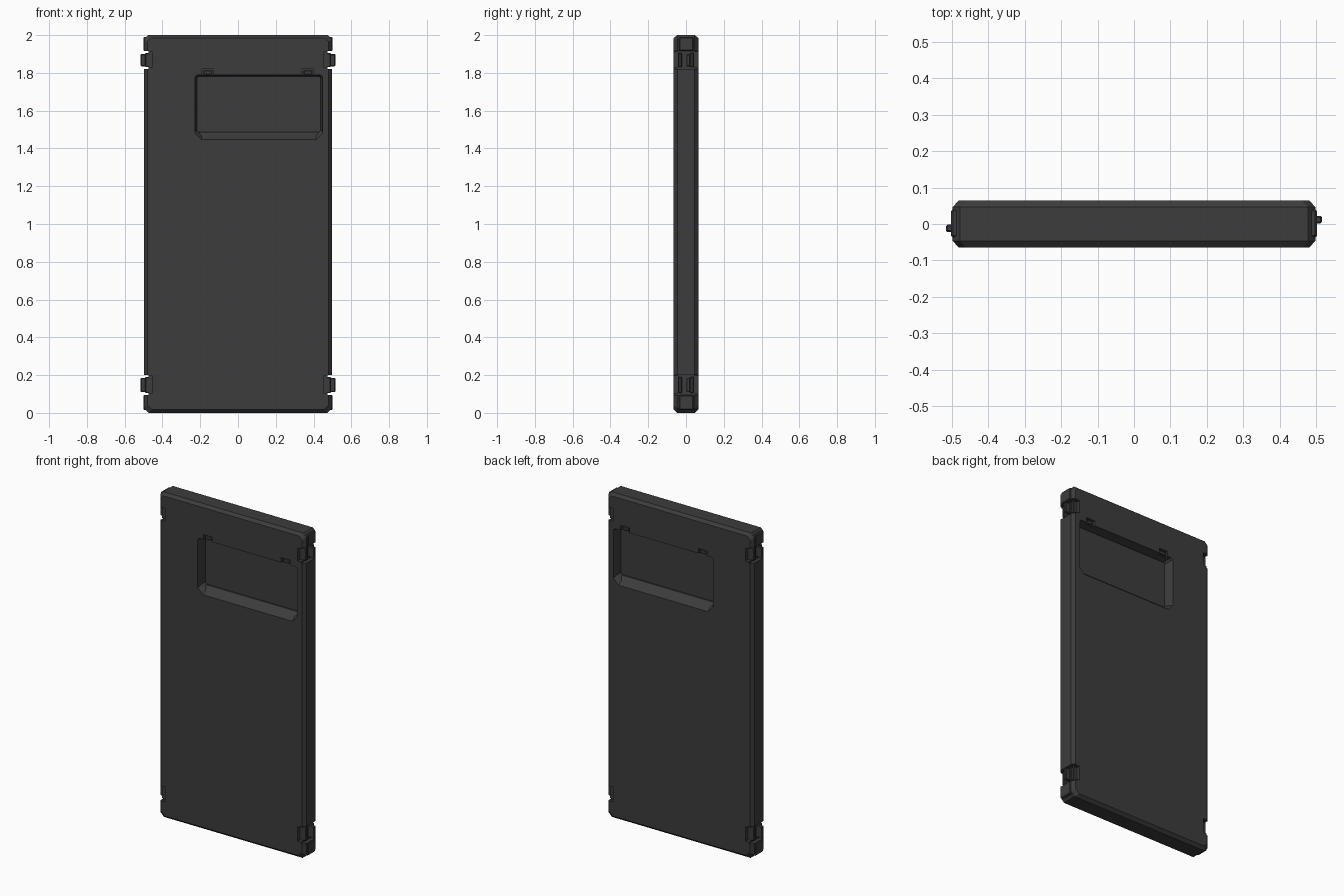
import bpy, bmesh
from mathutils import Vector

if "Cube" in bpy.data.objects:
    bpy.data.objects.remove(bpy.data.objects["Cube"])

dark = bpy.data.materials.new("dark_metal")
dark.diffuse_color = (0.045, 0.045, 0.045, 1)
dark.use_nodes = True
dark.node_tree.nodes["Principled BSDF"].inputs["Base Color"].default_value = dark.diffuse_color


def finish(name, bm):
    bmesh.ops.recalc_face_normals(bm, faces=bm.faces)
    me = bpy.data.meshes.new(name)
    bm.to_mesh(me)
    bm.free()
    me.materials.append(dark)
    ob = bpy.data.objects.new(name, me)
    bpy.context.collection.objects.link(ob)
    return ob


def octagon(x0, x1, z0, z1, cb, ct):
    """Rectangle in xz with chamfered bottom (cb) and top (ct) corners."""
    return [(x0 + cb, z0), (x1 - cb, z0), (x1, z0 + cb), (x1, z1 - ct),
            (x1 - ct, z1), (x0 + ct, z1), (x0, z1 - ct), (x0, z0 + cb)]


def loft(name, sections):
    """Join equal-sized xz loops placed at successive y positions."""
    bm = bmesh.new()
    rings = [[bm.verts.new((x, y, z)) for x, z in pts] for y, pts in sections]
    n = len(rings[0])
    for a, b in zip(rings, rings[1:]):
        for i in range(n):
            j = (i + 1) % n
            bm.faces.new((a[i], a[j], b[j], b[i]))
    bm.faces.new(rings[0])
    bm.faces.new(rings[-1])
    return finish(name, bm)


def box(name, x, y, z, bevel=0.0):
    bm = bmesh.new()
    bmesh.ops.create_cube(bm, size=1)
    for v in bm.verts:
        v.co = Vector([(r[0] + r[1]) / 2 + c * (r[1] - r[0])
                       for r, c in zip((x, y, z), v.co)])
    if bevel:
        bmesh.ops.bevel(bm, geom=bm.edges[:], offset=bevel, segments=1, affect='EDGES')
    return finish(name, bm)


def cut(target, cutter):
    cutter.hide_render = True
    m = target.modifiers.new("cut", 'BOOLEAN')
    m.operation = 'DIFFERENCE'
    m.solver = 'EXACT'
    m.object = cutter
    bpy.context.view_layer.objects.active = target
    bpy.ops.object.modifier_apply(modifier=m.name)
    bpy.data.objects.remove(cutter)


# door slab with chamfered rim
rim = octagon(-0.497, 0.497, 0, 2, 0.025, 0.02)
face = octagon(-0.48, 0.48, 0.017, 1.985, 0.025, 0.02)
door = loft("door_panel", [(-0.065, face), (-0.046, rim), (0.046, rim), (0.065, face)])

# window opening, flaring towards both faces
wide = octagon(-0.23, 0.45, 1.445, 1.79, 0.035, 0.01)
mid = octagon(-0.222, 0.442, 1.465, 1.787, 0.03, 0.01)
tight = octagon(-0.218, 0.438, 1.488, 1.782, 0.01, 0.01)
cut(door, loft("window_cutter", [(-0.07, wide), (-0.04, mid), (-0.015, tight),
                                 (0.015, tight), (0.04, mid), (0.07, wide)]))
loft("window_pane", [(y, octagon(-0.225, 0.445, 1.47, 1.79, 0.01, 0.01))
                     for y in (-0.006, 0.006)])

# small latch slots above the window, on both faces
for s in (-1, 1):
    for x in (-0.16, 0.37):
        y = sorted((s * 0.05, s * 0.08))
        cut(door, box("slot_cutter", (x - 0.03, x + 0.03), y, (1.775, 1.82)))
        y = sorted((s * 0.03, s * 0.058))
        box("window_latch", (x - 0.022, x + 0.022), y, (1.792, 1.813), 0.003)

# edge clips: notch, core block and offset tab at four places
for s in (-1, 1):
    def side(a, b):
        return sorted((s * a, s * b))
    for z0, z1 in ((1.82, 1.915), (0.095, 0.2)):
        cut(door, box("notch_cutter", side(0.475, 0.6), (-0.1, 0.1), (z0, z1)))
        for f in (-1, 1):
            y = sorted((f * 0.042, f * 0.1))
            cut(door, box("cheek_cutter", side(0.452, 0.6), y, (z0 + 0.01, z1 - 0.005)))
        zt = z0 + 0.01
        for f in (-1, 1):
            y = sorted((f * 0.022, f * 0.04))
            box("clip_cheek", side(0.46, 0.492), y, (zt, z1 - 0.01), 0.004)
        y = s * 0.012
        box("clip_tab", side(0.465, 0.515), (y - 0.01, y + 0.01),
            (zt + 0.005, z1 - 0.015), 0.004)
    # raised corner blocks beyond the clips
    for z in ((1.915, 1.99), (0.015, 0.095)):
        box("corner_block", side(0.465, 0.501), (-0.037, 0.04), z, 0.005)
